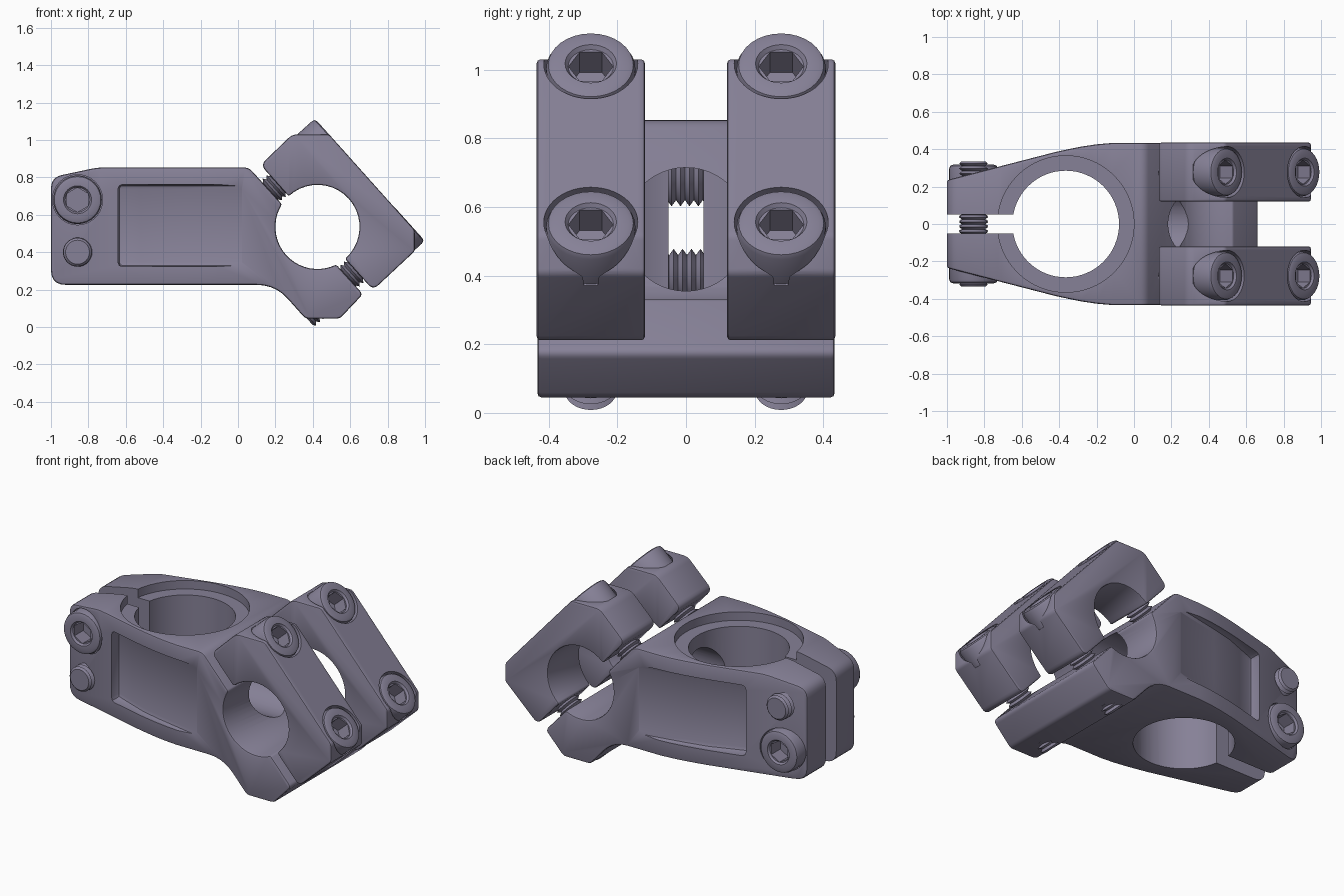
import bpy, bmesh
from math import sin, cos, pi, radians, asin
from mathutils import Matrix, Vector

old = bpy.data.objects.get("Cube")
if old:
    bpy.data.objects.remove(old, do_unlink=True)

metal = bpy.data.materials.new("violet grey metal")
metal.use_nodes = True
metal.diffuse_color = (0.24, 0.22, 0.31, 1)
metal.node_tree.nodes["Principled BSDF"].inputs["Base Color"].default_value = (0.24, 0.22, 0.31, 1)

# Clamp frame: u runs along the split face, n points out through the cap
TILT = radians(48)
BAR_X, BAR_Z, BAR_R = 0.425, 0.535, 0.225
CLAMP = Matrix.Translation((BAR_X, 0, BAR_Z)) @ Matrix.Rotation(TILT, 4, 'Y')


def at(u, n, r=0.0):
    """Clamp coordinates to side-profile coordinates, with a corner size."""
    p = CLAMP @ Vector((u, 0, n))
    return (p.x, p.z, r)


def bar_arc(start, end, steps=20):
    """Half round seat for the bar, with softened ends."""
    pts = []
    for i in range(steps + 1):
        a = start + (end - start) * i / steps
        pts.append(at(BAR_R * cos(a), BAR_R * sin(a), 0.013 if i in (0, steps) else 0))
    return pts


def rounded(points, steps=5):
    """Replace each corner that has a size by a short curve."""
    out = []
    for i, (x, z, r) in enumerate(points):
        p = Vector((x, z))
        if not r:
            out.append(p)
            continue
        a = p + (Vector(points[i - 1][:2]) - p).normalized() * r
        b = p + (Vector(points[(i + 1) % len(points)][:2]) - p).normalized() * r
        for k in range(steps + 1):
            t = k / steps
            out.append(a * (1 - t) ** 2 + p * 2 * t * (1 - t) + b * t * t)
    return out


def make(name, bm, matrix=None):
    bmesh.ops.recalc_face_normals(bm, faces=bm.faces)
    mesh = bpy.data.meshes.new(name)
    if matrix:
        bm.transform(matrix)
    bm.to_mesh(mesh)
    bm.free()
    mesh.materials.append(metal)
    ob = bpy.data.objects.new(name, mesh)
    bpy.context.scene.collection.objects.link(ob)
    return ob


def prism(points, low, high, along_y=True):
    """Extrude a flat outline along y (side profile) or z (plan)."""
    bm = bmesh.new()
    place = (lambda p, d: (p[0], d, p[1])) if along_y else (lambda p, d: (p[0], p[1], d))
    face = bm.faces.new([bm.verts.new(place(p, low)) for p in points])
    res = bmesh.ops.extrude_face_region(bm, geom=[face])
    shift = Vector(place((0, 0), high - low))
    for v in res["geom"]:
        if isinstance(v, bmesh.types.BMVert):
            v.co += shift
    return bm


def cylinder(r, low, high, matrix, sides=48):
    bm = bmesh.new()
    bmesh.ops.create_cone(bm, cap_ends=True, segments=sides, radius1=r, radius2=r, depth=high - low)
    bmesh.ops.translate(bm, verts=bm.verts, vec=(0, 0, (low + high) / 2))
    return make("cutter", bm, matrix)


def bevel(ob, width):
    mod = ob.modifiers.new("soft edges", 'BEVEL')
    mod.width, mod.segments = width, 2
    mod.limit_method, mod.angle_limit = 'ANGLE', radians(38)


def finish(ob, cutters=()):
    """Cut, bake the modifiers, shade, and drop the cutters."""
    for c in cutters:
        mod = ob.modifiers.new("cut", 'BOOLEAN')
        mod.operation, mod.solver, mod.object = 'DIFFERENCE', 'EXACT', c
        c.hide_render = True
    deps = bpy.context.evaluated_depsgraph_get()
    mesh = bpy.data.meshes.new_from_object(ob.evaluated_get(deps))
    ob.modifiers.clear()
    ob.data = mesh
    mesh.shade_smooth()
    mesh.set_sharp_from_angle(angle=radians(32))
    for c in cutters:
        bpy.data.objects.remove(c, do_unlink=True)


def bolt(name, matrix, tip, head_low, top):
    """Threaded shank with a round socket head, along local z."""
    prof = [(0, tip), (0.064, tip), (0.076, tip + 0.012)]
    z = tip + 0.026
    while z < head_low - 0.03:
        prof += [(0.06, z), (0.078, z + 0.013)]
        z += 0.026
    prof += [(0.07, head_low), (0.13, head_low), (0.13, top - 0.02), (0.124, top - 0.006), (0.11, top),
             (0.075, top), (0.066, top - 0.012), (0, top - 0.012)]
    bm = bmesh.new()
    vs = [bm.verts.new((r, 0, h)) for r, h in prof]
    es = [bm.edges.new(pair) for pair in zip(vs, vs[1:])]
    bmesh.ops.spin(bm, geom=vs + es, cent=(0, 0, 0), axis=(0, 0, 1), angle=2 * pi, steps=32)
    bmesh.ops.remove_doubles(bm, verts=bm.verts, dist=0.0005)
    ob = make(name, bm, matrix)
    finish(ob, [cylinder(0.065, top - 0.1, top + 0.1, matrix, 6)])


# Stem body: side profile, narrowed towards the rear in plan
a = asin(-0.06 / BAR_R)
side = [(-1, 0.225, 0.08), (0.2, 0.225, 0.1), (0.36, 0.045, 0.02), (0.545, 0.045, 0.02), at(0.43, -0.06, 0.025)]
side += bar_arc(a, -pi - a)
side += [(0.058, 0.853, 0.03), (-0.75, 0.853, 0.04), (-1, 0.8, 0.06)]
plan = [(-1, 0.235), (-0.42, 0.385), (-0.36, 0.398), (-0.28, 0.414), (-0.2, 0.426), (-0.12, 0.433), (1, 0.433)]


def half_width(x):
    for (x0, w0), (x1, w1) in zip(plan, plan[1:]):
        if x <= x1:
            return w0 + (w1 - w0) * (x - x0) / (x1 - x0)
    return plan[-1][1]


bm = prism(rounded(side), -1, 1)
for x, w in plan[1:-1]:
    bmesh.ops.bisect_plane(bm, geom=bm.verts[:] + bm.edges[:] + bm.faces[:], plane_co=(x, 0, 0), plane_no=(1, 0, 0))
for v in bm.verts:
    v.co.y *= half_width(v.co.x)
body = make("stem_body", bm)
bevel(body, 0.012)

# Steerer bore, top recess, lightening bore, rear slot
steerer = Matrix.Translation((-0.365, 0, 0))
cuts = [
    cylinder(0.285, -0.5, 1.5, steerer, 64),
    cylinder(0.365, 0.8, 1.2, steerer, 64),
    cylinder(0.18, -0.3, 0.5, Matrix.Translation((0, 0, BAR_Z)) @ Matrix.Rotation(pi / 2, 4, 'Y')),
    make("slot_cutter", prism([(-1.2, -0.051), (-0.6, -0.051), (-0.6, 0.051), (-1.2, 0.051)], -0.5, 1.5, False)),
]

# Side pockets, shallow towards the front
floor = [(-0.655, 0.7), (-0.64, 0.255), (-0.52, 0.3), (-0.4, 0.345), (-0.27, 0.375), (0.02, 0.432), (0.06, 0.45),
         (0.06, 0.7)]
for s in (-1, 1):
    pocket = make("pocket_cutter", prism([(x, s * y) for x, y in floor], 0.322, 0.762, False))
    bevel(pocket, 0.025)
    cuts.append(pocket)

# Pinch bolts, one from each side
pinch = [("upper_pinch_bolt", 0.68, pi / 2), ("lower_pinch_bolt", 0.4, -pi / 2)]
for name, z, turn in pinch:
    m = Matrix.Translation((-0.858, 0, z)) @ Matrix.Rotation(turn, 4, 'X')
    cuts.append(cylinder(0.134, 0.2, 0.5, m))
    bolt(name, m, -0.335, 0.19, 0.317)
finish(body, cuts)

# Two bar caps, each held by two bolts
b = asin(-0.005 / BAR_R)
cap_side = [at(-0.45, -0.005, 0.04)] + bar_arc(pi - b, b)
cap_side += [at(0.45, -0.005, 0.04), (0.945, 0.405, 0.015), (0.945, 0.518, 0.015), (0.487, 1.03, 0.015),
             (0.29, 1.03, 0.03)]
for label, y in (("right", -0.2775), ("left", 0.2775)):
    cap = make(label + "_bar_cap", prism(rounded(cap_side), y - 0.1575, y + 0.1575))
    bevel(cap, 0.012)
    bores = []
    for end, u in (("upper", -0.31), ("lower", 0.31)):
        m = Matrix.Translation((0, y, 0)) @ CLAMP @ Matrix.Translation((u, 0, 0))
        bores.append(cylinder(0.137, 0.25, 0.6, m))
        bolt(f"{label}_{end}_cap_bolt", m, -0.37, 0.24, 0.377)
    finish(cap, bores)
